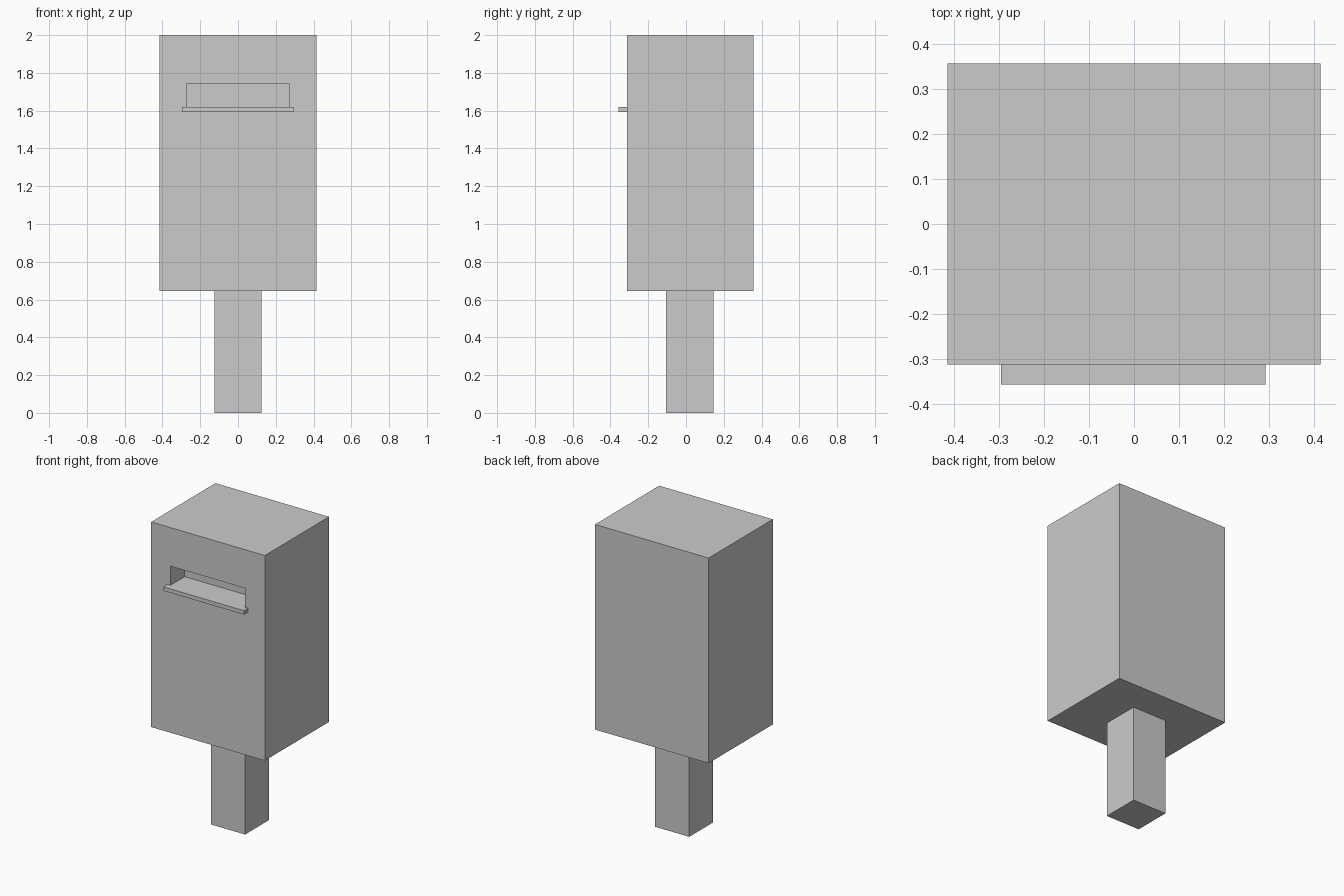
import bpy
from mathutils import Vector

default_cube = bpy.data.objects.get("Cube")
if default_cube:
    bpy.data.objects.remove(default_cube, do_unlink=True)

# Single plain grey finish
grey = bpy.data.materials.new("light_grey")
grey.use_nodes = True
colour = (0.6, 0.6, 0.6, 1)
grey.diffuse_color = colour
grey.node_tree.nodes["Principled BSDF"].inputs["Base Color"].default_value = colour


def block(name, low, high):
    """Add a box spanning two opposite corners."""
    low, high = Vector(low), Vector(high)
    bpy.ops.mesh.primitive_cube_add(size=1)
    obj = bpy.context.object
    obj.name = name
    for v in obj.data.vertices:
        v.co = (low + high) / 2 + v.co * (high - low)
    obj.data.materials.append(grey)
    return obj


FRONT = -0.313
SILL = 1.62

# Post and box body
block("post", (-0.125, -0.105, 0), (0.125, 0.145, 0.645))
body = block("box_body", (-0.415, FRONT, 0.645), (0.415, 0.357, 2))

# Letter slot recessed into the front
cutter = block("slot_cutter", (-0.273, FRONT - 0.1, SILL), (0.271, FRONT + 0.147, 1.745))
cutter.hide_render = True
cut = body.modifiers.new("slot", "BOOLEAN")
cut.operation = "DIFFERENCE"
cut.solver = "EXACT"
cut.object = cutter
bpy.context.view_layer.objects.active = body
bpy.ops.object.modifier_apply(modifier=cut.name)
bpy.data.objects.remove(cutter, do_unlink=True)

# Thin ledge flush with the slot floor
block("slot_ledge", (-0.296, -0.357, 1.594), (0.293, FRONT, SILL))
